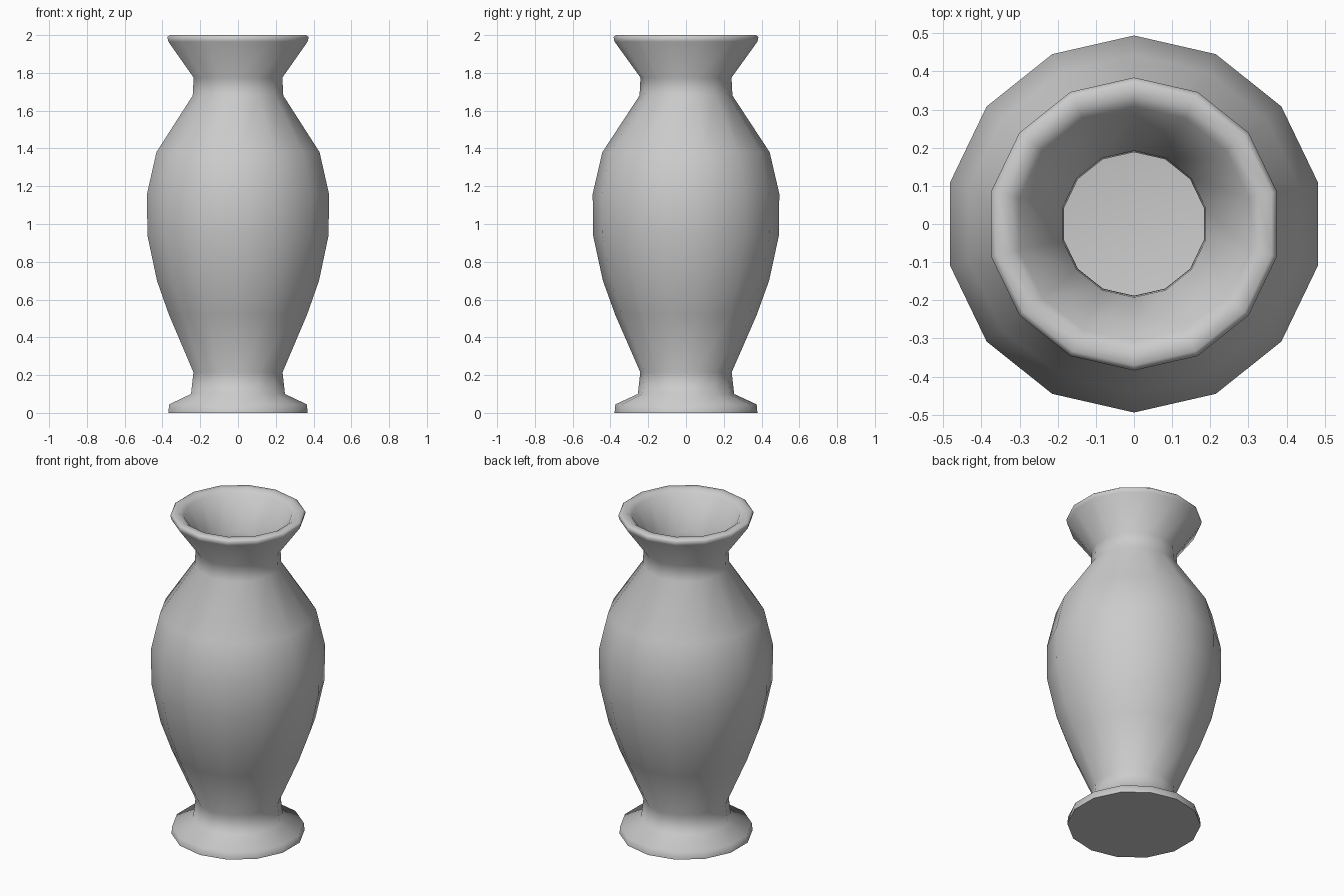
import bpy, bmesh, math

if "Cube" in bpy.data.objects:
    bpy.data.objects.remove(bpy.data.objects["Cube"])

SIDES = 14

# Lathe profile (radius, height): foot, body, neck and lip
outer = [(0, 0), (0.378, 0), (0.374, 0.045), (0.255, 0.1), (0.242, 0.215),
         (0.375, 0.52), (0.44, 0.7), (0.492, 0.94), (0.494, 1.16), (0.443, 1.38),
         (0.246, 1.68), (0.241, 1.775), (0.378, 1.965), (0.384, 1.99), (0.37, 2.0)]
# Hollow inside, from the lip down to the floor
inner = [(0.335, 2.0), (0.308, 1.98), (0.192, 1.79), (0.188, 1.68), (0.39, 1.36),
         (0.443, 1.15), (0.44, 0.95), (0.39, 0.71), (0.325, 0.53), (0.192, 0.22),
         (0.19, 0.12), (0, 0.1)]

# Revolve the profile, with one corner pointing to +y
bm = bmesh.new()
verts = [bm.verts.new((0, r, z)) for r, z in outer + inner]
edges = [bm.edges.new(pair) for pair in zip(verts, verts[1:])]
bmesh.ops.spin(bm, geom=verts + edges, cent=(0, 0, 0), axis=(0, 0, 1),
               angle=math.tau, steps=SIDES, use_duplicate=False)
bmesh.ops.remove_doubles(bm, verts=bm.verts[:], dist=0.0005)
bmesh.ops.recalc_face_normals(bm, faces=bm.faces[:])

mesh = bpy.data.meshes.new("vase")
bm.to_mesh(mesh)
bm.free()
vase = bpy.data.objects.new("vase", mesh)
bpy.context.collection.objects.link(vase)

# Smooth shading, keeping only the foot's bottom edge sharp
bpy.context.view_layer.objects.active = vase
vase.select_set(True)
bpy.ops.object.shade_smooth_by_angle(angle=math.radians(75))
